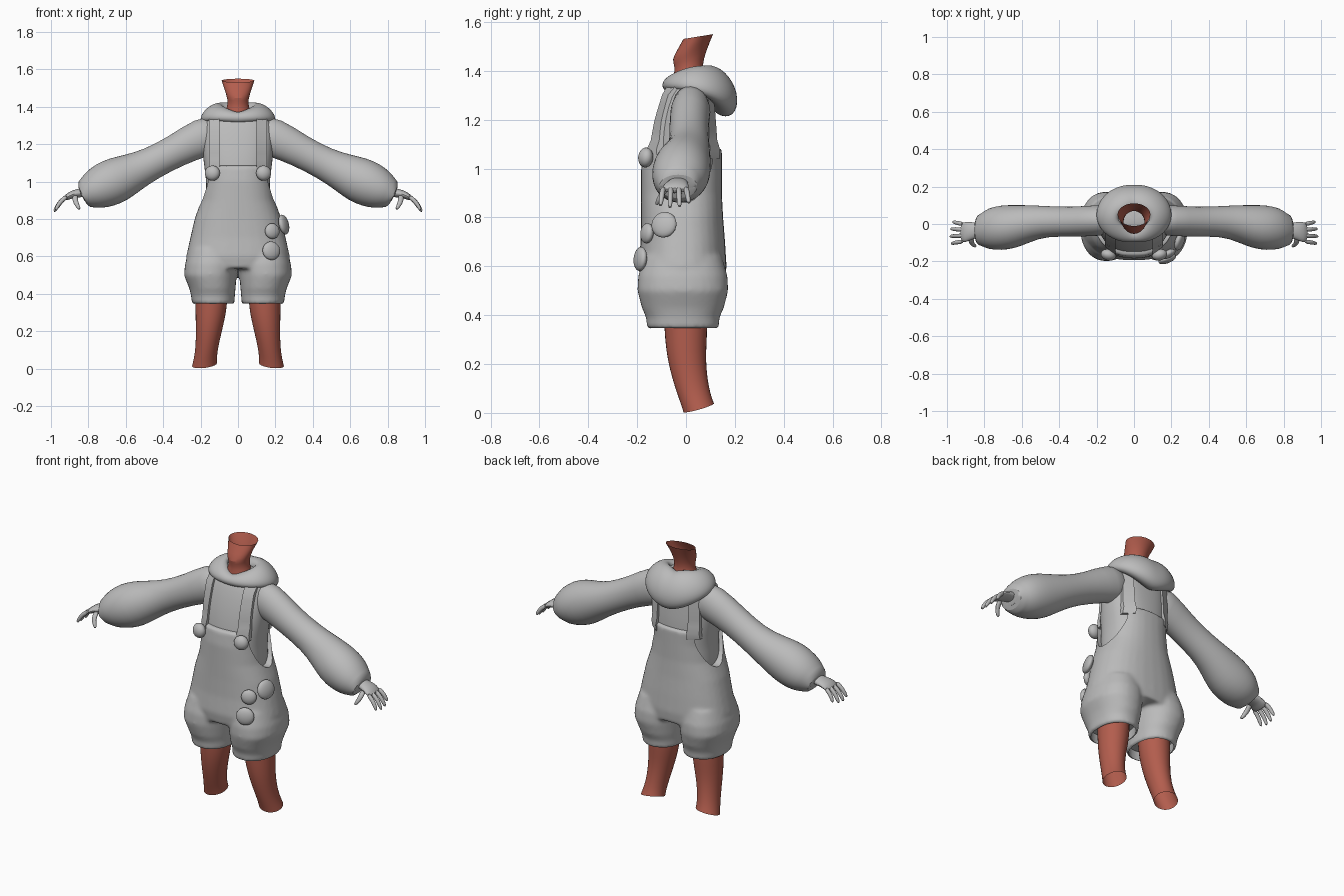
import bpy, bmesh, math
from mathutils import Vector, Matrix

if "Cube" in bpy.data.objects:
    bpy.data.objects.remove(bpy.data.objects["Cube"])

def material(name, rgb):
    m = bpy.data.materials.new(name)
    m.diffuse_color = (*rgb, 1)
    m.use_nodes = True
    m.node_tree.nodes["Principled BSDF"].inputs["Base Color"].default_value = m.diffuse_color
    return m

CLOTH = material("grey_cloth", (0.5, 0.5, 0.5))
SKIN = material("warm_skin", (0.45, 0.11, 0.075))

def finish(name, bm, mat, subsurf=0, angle=50):
    bmesh.ops.recalc_face_normals(bm, faces=bm.faces)
    me = bpy.data.meshes.new(name)
    bm.to_mesh(me)
    bm.free()
    ob = bpy.data.objects.new(name, me)
    bpy.context.collection.objects.link(ob)
    me.materials.append(mat)
    if subsurf:
        ob.modifiers.new("subsurf", 'SUBSURF').levels = subsurf
        ob.modifiers["subsurf"].render_levels = subsurf
    shade(ob, angle)
    return ob

def shade(ob, angle=50):
    bpy.ops.object.select_all(action='DESELECT')
    ob.select_set(True)
    bpy.context.view_layer.objects.active = ob
    bpy.ops.object.shade_smooth_by_angle(angle=math.radians(angle))

def ring(c, u, v, n=16, p=1.0):
    """Closed (super)ellipse around c spanned by u and v."""
    c, u, v = Vector(c), Vector(u), Vector(v)
    f = lambda t: math.copysign(abs(t) ** p, t)
    return [c + u * f(math.cos(a)) + v * f(math.sin(a))
            for a in (2 * math.pi * i / n for i in range(n))]

def add_loft(bm, rings, caps=True, closed=False):
    vs = [[bm.verts.new(q) for q in r] for r in rings]
    n = len(vs[0])
    for i in range(len(vs) if closed else len(vs) - 1):
        a, b = vs[i], vs[(i + 1) % len(vs)]
        for j in range(n):
            bm.faces.new((a[j], a[(j + 1) % n], b[(j + 1) % n], b[j]))
    if caps and not closed:
        bm.faces.new(vs[0])
        bm.faces.new(vs[-1])

def loft(name, rings, mat, caps=True, closed=False, subsurf=1, angle=50):
    bm = bmesh.new()
    add_loft(bm, rings, caps, closed)
    return finish(name, bm, mat, subsurf, angle)

def level(z, hw, yf, yb, p=0.85, n=32):
    """Horizontal body ring from half width, front y and back y."""
    return ring((0, (yf + yb) / 2, z), (hw, 0, 0), (0, (yb - yf) / 2, 0), n, p)

def tube(path, n=12):
    """Rings across a path in the xz plane; entries are x, y, z, r across, r in y."""
    out = []
    for i, (x, y, z, r, ry) in enumerate(path):
        a, b = path[max(i - 1, 0)], path[min(i + 1, len(path) - 1)]
        d = Vector((b[0] - a[0], 0, b[2] - a[2])).normalized()
        out.append(ring((x, y, z), (-d.z * r, 0, d.x * r), (0, ry, 0), n))
    return out

def flip(rings, s):
    return [[Vector((q.x * s, q.y, q.z)) for q in r] for r in rings]

# Shirt body
SHIRT = [(.8, .18, -.15, .12), (.9, .172, -.16, .125), (1.0, .168, -.16, .128),
         (1.1, .185, -.148, .13), (1.2, .192, -.127, .12), (1.3, .19, -.095, .11),
         (1.36, .155, -.065, .1), (1.395, .085, -.03, .08)]
loft("shirt_body", [level(*s) for s in SHIRT], CLOTH)

def shirt_y(x, z, back):
    for a, b in zip(SHIRT, SHIRT[1:]):
        if a[0] <= z <= b[0]:
            t = (z - a[0]) / (b[0] - a[0])
            hw, yf, yb = (a[k] + (b[k] - a[k]) * t for k in (1, 2, 3))
            k = max(0, 1 - min(1, abs(x) / hw) ** (2 / .85)) ** (.85 / 2)
            return (yf + yb) / 2 + (1 if back else -1) * k * (yb - yf) / 2

# Overalls: hips and bib blended with both short legs
bm = bmesh.new()
BODY = [(1.085, .19, -.172, .147), (1.0, .182, -.184, .147), (.9, .197, -.184, .147),
        (.8, .232, -.184, .152), (.7, .255, -.186, .16), (.6, .277, -.195, .166),
        (.535, .265, -.185, .16)]
add_loft(bm, [level(*s) for s in BODY])
for s in (1, -1):
    legs = [(.64, .135, .125, .16), (.56, .143, .14, .183), (.5, .148, .141, .186),
            (.43, .137, .124, .168), (.39, .134, .117, .15), (.345, .132, .114, .147)]
    add_loft(bm, flip([ring((x, -.013, z), (rx, 0, 0), (0, ry, 0), 32, .9)
                       for z, x, rx, ry in legs], s))
overalls = finish("overalls", bm, CLOTH)
rm = overalls.modifiers.new("blend", 'REMESH')
rm.mode, rm.voxel_size = 'VOXEL', .011
sm = overalls.modifiers.new("soften", 'SMOOTH')
sm.factor, sm.iterations = .5, 6
cutters = []
for s in (1, -1):
    # armhole scoop and hollow hem
    cutters.append(loft("armhole_cutter", [ring((s * x, -.005, 1.13), (0, .122, 0), (0, 0, .27), 40)
                                           for x in (.09, .4)], CLOTH, subsurf=0))
    cutters.append(loft("hem_cutter", [ring((s * .132, -.013, z), (.102, 0, 0), (0, .134, 0), 32, .9)
                                       for z in (.3, .4)], CLOTH, subsurf=0))
for c in cutters:
    c.hide_render = True
    b = overalls.modifiers.new("cut", 'BOOLEAN')
    b.operation, b.object, b.solver = 'DIFFERENCE', c, 'EXACT'
bpy.context.view_layer.update()
baked = bpy.data.meshes.new_from_object(
    overalls.evaluated_get(bpy.context.evaluated_depsgraph_get()))
overalls.modifiers.clear()
overalls.data = baked
for c in cutters:
    bpy.data.objects.remove(c)
baked.materials.clear()
baked.materials.append(CLOTH)
for f in baked.polygons:
    f.material_index = 0
shade(overalls)

# Straps hugging the shirt, front and back
for s, side in ((1, "right"), (-1, "left")):
    for back in (False, True):
        rings = []
        for i in range(9):
            z = 1.04 + .3 * i / 8
            r = []
            for x, o in ((.1, -.01), (.1, .014), (.155, .014), (.155, -.01)):
                y = shirt_y(x, z, back) + (o if back else -o)
                if z < 1.1:
                    y += .012 if back else -.012
                r.append(Vector((s * x, y, z)))
            rings.append(r)
        loft(f"{side}_{'back' if back else 'front'}_strap", rings, CLOTH, subsurf=0, angle=35)

# Hood: a soft collar roll that sags at the back
rings = []
for i in range(32):
    t = 2 * math.pi * i / 32
    f = (1 - math.cos(t)) / 2
    sx = abs(math.sin(t))
    out = Vector((math.sin(t), -math.cos(t), 0))
    c = Vector((.142 * math.sin(t), -.062 + .2 * f, 1.34 + .032 * sx - .03 * f ** 2))
    rw, rh = .035 + .02 * sx + .035 * f ** 3, .03 + .012 * sx + .072 * f ** 3
    rings.append(ring(c, out * rw + Vector((0, 0, -.022 * sx)), Vector((0, 0, rh)) - out * .025 * f, 14))
loft("hood", rings, CLOTH, closed=True)

# Neck, flaring to an open jaw line
neck = [ring((0, .02, 1.33), (.1, 0, 0), (0, .08, 0)),
        ring((0, .012, 1.375), (.066, 0, 0), (0, .064, 0)),
        ring((0, .01, 1.42), (.054, 0, 0), (0, .056, .0)),
        ring((0, .012, 1.462), (.063, 0, 0), (0, .072, .018)),
        ring((0, .03, 1.5), (.076, 0, 0), (0, .07, .02)),
        ring((0, .05, 1.54), (.09, 0, 0), (0, .062, .01))]
loft("neck", neck, SKIN, caps=False)

for s, side in ((1, "right"), (-1, "left")):
    # Puffed sleeve with gathered cuff
    sleeve = [(.1, .02, 1.255, .1, .075), (.19, .02, 1.24, .108, .085), (.33, .01, 1.165, .086, .08),
              (.47, .015, 1.092, .087, .082), (.56, .002, 1.05, .104, .1), (.64, -.015, 1.012, .124, .118),
              (.71, -.02, .982, .124, .122), (.775, -.025, .952, .106, .112), (.808, -.03, .938, .082, .09),
              (.835, -.032, .925, .074, .08), (.84, -.032, .923, .055, .062), (.8, -.032, .94, .04, .05)]
    loft(f"{side}_sleeve", flip(tube(sleeve, 20), s), CLOTH)

    # Hand: flat palm, four curled fingers and a thumb
    bm = bmesh.new()
    palm = [(.8, -.03, .945, .028, .04), (.86, -.035, .938, .024, .045), (.9, -.043, .927, .02, .058),
            (.928, -.046, .905, .014, .054)]
    add_loft(bm, flip(tube(palm), s))
    for k, (y, l) in enumerate(((-.093, .95), (-.062, 1.05), (-.03, 1.0), (.0, .82))):
        pts = [(0, 0, .013), (.03, -.021, .013), (.054, -.052, .012), (.068, -.082, .008)]
        add_loft(bm, flip(tube([(.912 + dx * l, y - (.012 - .008 * k) * i / 3, .922 + dz * l, r, r * .95)
                                for i, (dx, dz, r) in enumerate(pts)], 8), s))
    thumb = [(.87, -.07, .93, .017, .017), (.872, -.096, .9, .016, .015),
             (.86, -.112, .872, .013, .012), (.845, -.12, .85, .008, .008)]
    add_loft(bm, flip(tube(thumb, 8), s))
    finish(f"{side}_hand", bm, CLOTH, 1)

    # Bare lower leg, open and slanted at the ankle
    leg = [(.142, -.005, .44, .088, .09, 0), (.142, 0, .34, .087, .09, 0), (.148, 0, .26, .08, .084, 0),
           (.157, .008, .18, .069, .076, .004), (.168, .026, .1, .062, .068, .01),
           (.176, .042, .05, .064, .064, .014), (.179, .052, .021, .068, .064, .018)]
    loft(f"{side}_leg", flip([ring((x, y, z), (rx, 0, -.008), (0, ry, t))
                              for x, y, z, rx, ry, t in leg], s), SKIN, caps=False)

# Round buttons: position, facing direction, radius, thickness
def button(name, pos, facing, r, thick):
    bm = bmesh.new()
    bmesh.ops.create_uvsphere(bm, u_segments=20, v_segments=12, radius=1)
    rot = Vector(facing).to_track_quat('Z', 'Y').to_matrix().to_4x4()
    bm.transform(Matrix.Translation(pos) @ rot @ Matrix.Diagonal((r, r, thick, 1)))
    finish(name, bm, CLOTH)

for s, side in ((1, "right"), (-1, "left")):
    button(f"{side}_strap_button", (s * .137, -.165, 1.045), (s * .25, -1, .1), .041, .03)
button("hip_button", (.245, -.09, .77), (1, -.35, .25), .054, .022)
button("upper_pocket_button", (.183, -.16, .735), (.5, -1, .1), .042, .022)
button("lower_pocket_button", (.178, -.187, .63), (.4, -1, .1), .05, .022)
